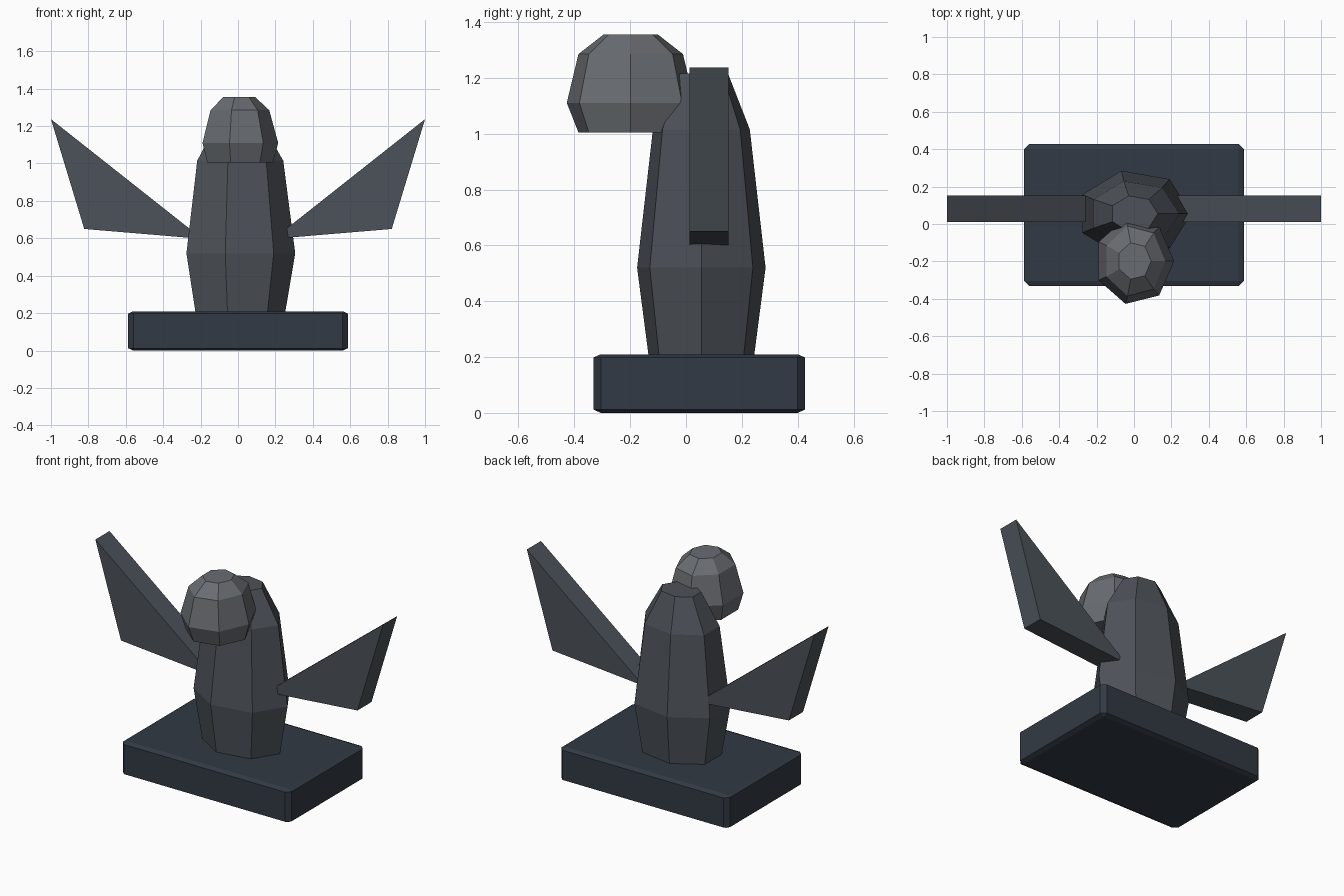
import bpy, bmesh, math

if "Cube" in bpy.data.objects:
    bpy.data.objects.remove(bpy.data.objects["Cube"])


def finish(name, bm, color):
    bmesh.ops.recalc_face_normals(bm, faces=bm.faces)
    me = bpy.data.meshes.new(name)
    bm.to_mesh(me)
    bm.free()
    ob = bpy.data.objects.new(name, me)
    bpy.context.collection.objects.link(ob)
    mat = bpy.data.materials.new(name)
    mat.diffuse_color = (*color, 1)
    mat.use_nodes = True
    mat.node_tree.nodes["Principled BSDF"].inputs["Base Color"].default_value = mat.diffuse_color
    me.materials.append(mat)
    return ob


def faceted_form(name, center, rings, color, sides=7):
    """Loft of seven-sided rings, each (z, x radius, y radius), capped flat."""
    bm = bmesh.new()
    loops = []
    for z, rx, ry in rings:
        loops.append([bm.verts.new((center[0] + rx * math.cos(math.tau * i / sides),
                                    center[1] + ry * math.sin(math.tau * i / sides), z))
                      for i in range(sides)])
    for a, b in zip(loops, loops[1:]):
        for i in range(sides):
            j = (i + 1) % sides
            bm.faces.new((a[i], a[j], b[j], b[i]))
    bm.faces.new(loops[0][::-1])
    bm.faces.new(loops[-1])
    return finish(name, bm, color)


# Chamfered plinth (chamfer differs per axis, so bevel first and scale after)
size, chamfer = (1.174, 0.759, 0.21), (0.027, 0.027, 0.012)
bm = bmesh.new()
bmesh.ops.create_cube(bm, size=1)
bmesh.ops.scale(bm, vec=[s / c for s, c in zip(size, chamfer)], verts=bm.verts)
bmesh.ops.bevel(bm, geom=bm.edges[:], offset=1, segments=1, affect='EDGES')
bmesh.ops.scale(bm, vec=chamfer, verts=bm.verts)
bmesh.ops.translate(bm, vec=(0, 0.0475, 0.105), verts=bm.verts)
finish("plinth", bm, (0.032, 0.042, 0.058))

# Body
faceted_form("body", (0, 0.055), [
    (0.19, 0.25, 0.192), (0.52, 0.306, 0.236),
    (1.015, 0.242, 0.178), (1.215, 0.127, 0.098)], (0.075, 0.085, 0.10))

# Head
faceted_form("head", (0.002, -0.198), [
    (1.005, 0.185, 0.192), (1.11, 0.213, 0.235),
    (1.285, 0.165, 0.192), (1.355, 0.09, 0.1)], (0.14, 0.15, 0.165))

# Wings: triangular slabs
for side, name in ((1, "right_wing"), (-1, "left_wing")):
    bm = bmesh.new()
    outline = [(0.19, 0.597), (0.822, 0.65), (1.0, 1.237)]
    face = bm.faces.new([bm.verts.new((side * x, 0.012, z)) for x, z in outline])
    ext = bmesh.ops.extrude_face_region(bm, geom=[face])
    bmesh.ops.translate(bm, vec=(0, 0.14, 0),
                        verts=[v for v in ext["geom"] if isinstance(v, bmesh.types.BMVert)])
    # extrude_face_region keeps the source face only when needed, so cap any open side
    bmesh.ops.holes_fill(bm, edges=[e for e in bm.edges if e.is_boundary])
    finish(name, bm, (0.07, 0.085, 0.10))
